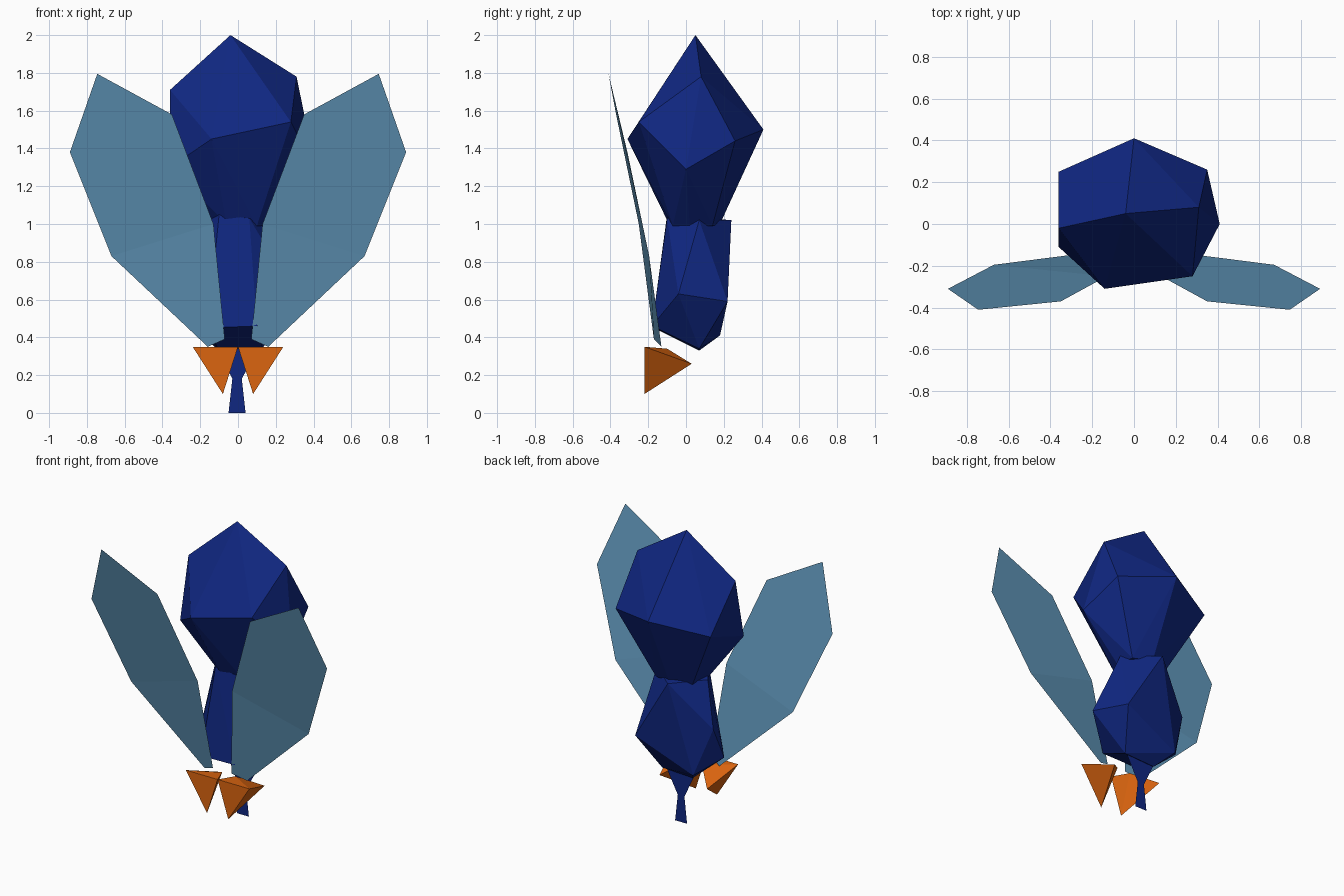
import bpy
import bmesh
from mathutils import Vector

default_cube = bpy.data.objects.get("Cube")
if default_cube:
    bpy.data.objects.remove(default_cube, do_unlink=True)


def make_material(name, red, green, blue):
    material = bpy.data.materials.new(name)
    material.use_nodes = True
    color = (red, green, blue, 1)
    material.diffuse_color = color
    shader = material.node_tree.nodes["Principled BSDF"]
    shader.inputs["Base Color"].default_value = color
    shader.inputs["Roughness"].default_value = 0.8
    return material


navy = make_material("navy blue", 0.005, 0.02, 0.22)
orange = make_material("orange", 0.71, 0.13, 0.005)
pale_blue = make_material("pale blue", 0.115, 0.3, 0.48)


def finish(bm, name, material):
    """Turn the bmesh into a flat shaded object with one colour."""
    mesh = bpy.data.meshes.new(name)
    bm.to_mesh(mesh)
    bm.free()
    mesh.materials.append(material)
    part = bpy.data.objects.new(name, mesh)
    bpy.context.scene.collection.objects.link(part)
    return part


def faceted_solid(name, corners, material):
    """Convex low-poly gem spanned by its corner points."""
    bm = bmesh.new()
    for corner in corners:
        bm.verts.new(Vector(corner))
    bmesh.ops.convex_hull(bm, input=list(bm.verts))
    loose = [v for v in bm.verts if not v.link_faces]
    bmesh.ops.delete(bm, geom=loose, context="VERTS")
    bmesh.ops.recalc_face_normals(bm, faces=list(bm.faces))
    return finish(bm, name, material)


def flat_sheet(name, corners, faces, material):
    """Thin sheet folded along the edges shared by its faces."""
    bm = bmesh.new()
    verts = [bm.verts.new(Vector(corner)) for corner in corners]
    for face in faces:
        bm.faces.new([verts[index] for index in face])
    return finish(bm, name, material)


def mirrored(corners, side):
    return [(side * x, y, z) for x, y, z in corners]


# Large upper body: peak, shoulder corners, widest ring, then the waist
upper_peak = [(-0.04, 0.05, 2), (0.31, 0.08, 1.78), (-0.36, -0.02, 1.71)]
upper_ring = [
    (-0.14, -0.31, 1.45), (0.28, -0.25, 1.54), (0.41, 0, 1.29),
    (0.35, 0.26, 1.44), (0, 0.41, 1.5), (-0.36, 0.25, 1.43),
    (-0.36, -0.11, 1.3),
]
upper_waist = [
    (-0.06, -0.09, 1), (0.1, -0.07, 0.99), (0.15, 0.02, 0.99),
    (0.13, 0.14, 0.99), (0, 0.18, 1), (-0.14, 0.13, 1), (-0.16, 0, 1),
]
faceted_solid("upper_body", upper_peak + upper_ring + upper_waist, navy)

# Smaller lower body: top rim, belly corners and underside
lower_rim = [
    (-0.03, 0.24, 1.02), (0.17, 0.07, 1.02), (-0.2, 0.05, 1.02),
    (-0.1, -0.1, 1.05), (0.06, -0.1, 1.03),
]
lower_belly = [
    (0.23, 0.22, 0.59), (0.3, -0.04, 0.63), (-0.29, 0.12, 0.73),
    (-0.31, 0.03, 0.51),
]
lower_underside = [
    (0.1, -0.18, 0.46), (-0.16, -0.17, 0.45), (-0.18, 0.18, 0.41),
    (-0.1, 0.07, 0.33), (0.13, 0.07, 0.34),
]
faceted_solid("lower_body", lower_rim + lower_belly + lower_underside, navy)

# Flat stalk hanging below the lower body
flat_sheet(
    "stalk",
    [(-0.05, 0.06, 0), (0.04, 0.06, 0), (0.02, 0.06, 0.18),
     (0.11, 0.06, 0.35), (-0.11, 0.06, 0.35), (-0.03, 0.06, 0.18)],
    [(0, 1, 2, 5), (5, 2, 3, 4)],
    navy,
)

# Paired folded wings and paired orange wedges
wing_corners = [
    (0.07, -0.17, 0.39), (0.16, -0.13, 0.35), (0.67, -0.195, 0.83),
    (0.89, -0.31, 1.38), (0.745, -0.41, 1.795), (0.35, -0.37, 1.58),
    (0.13, -0.25, 1),
]
wing_faces = [(0, 1, 2, 6), (6, 2, 3, 4, 5)]
wedge_corners = [
    (0, -0.22, 0.35), (0.24, -0.22, 0.35), (0.08, -0.22, 0.1),
    (0.18, 0.03, 0.26), (0.05, -0.1, 0.34),
]
for side_name, side in (("left", 1), ("right", -1)):
    flat_sheet(side_name + "_wing", mirrored(wing_corners, side),
               wing_faces, pale_blue)
    faceted_solid(side_name + "_wedge", mirrored(wedge_corners, side), orange)
